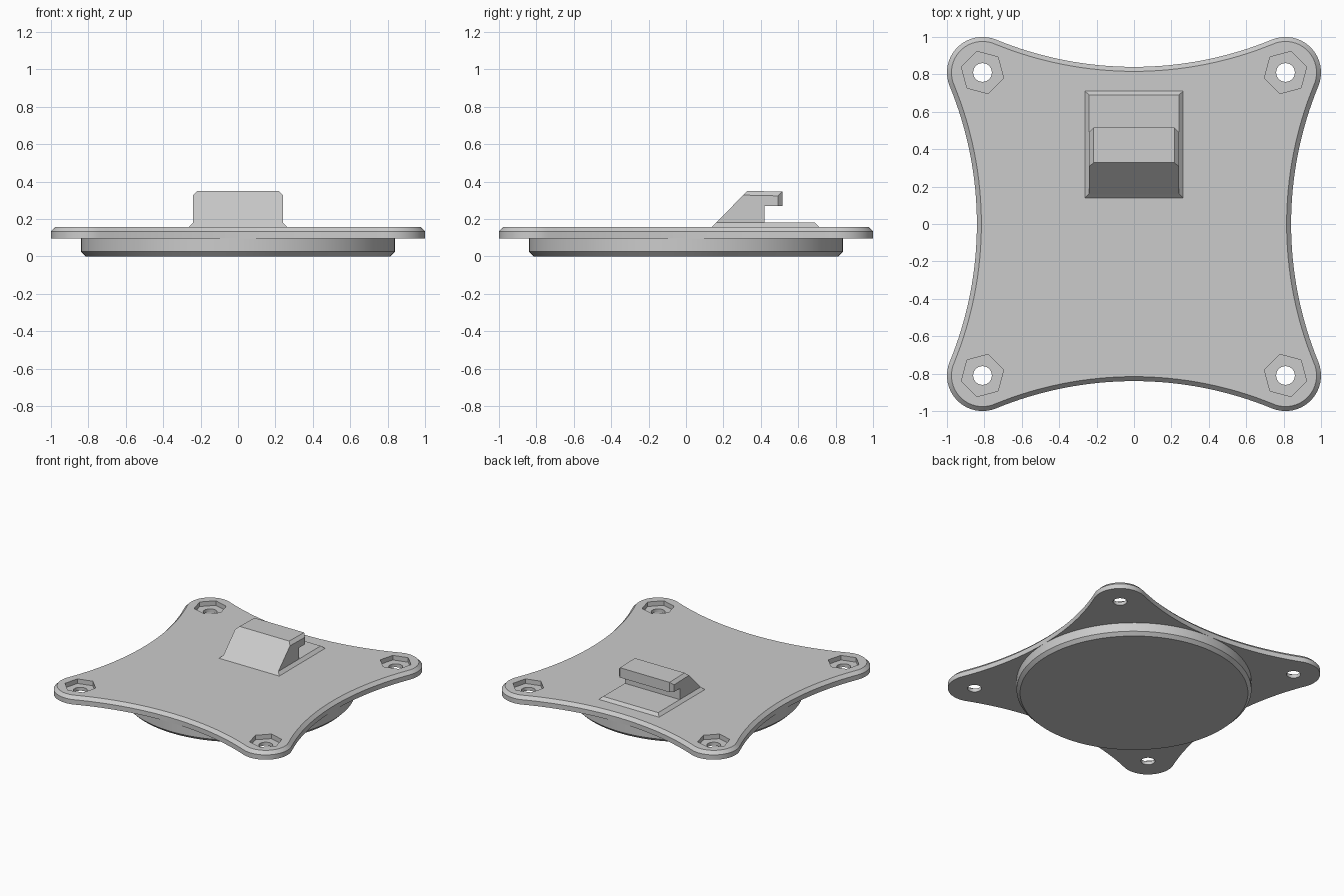
import bpy, bmesh, math
from mathutils import Vector

if "Cube" in bpy.data.objects:
    bpy.data.objects.remove(bpy.data.objects["Cube"], do_unlink=True)

grey = bpy.data.materials.new("plain grey")
grey.use_nodes = True
GREY = (0.6, 0.6, 0.6, 1)
grey.diffuse_color = GREY
grey.node_tree.nodes["Principled BSDF"].inputs["Base Color"].default_value = GREY


def make_object(name, bm):
    bmesh.ops.recalc_face_normals(bm, faces=bm.faces)
    mesh = bpy.data.meshes.new(name)
    bm.to_mesh(mesh)
    bm.free()
    mesh.materials.append(grey)
    obj = bpy.data.objects.new(name, mesh)
    bpy.context.collection.objects.link(obj)
    return obj


def add_loft(bm, rings):
    """Skin matching rings of points and cap both ends."""
    loops = [[bm.verts.new(p) for p in ring] for ring in rings]
    n = len(loops[0])
    for low, high in zip(loops, loops[1:]):
        for i in range(n):
            j = (i + 1) % n
            bm.faces.new((low[i], low[j], high[j], high[i]))
    bm.faces.new(loops[0][::-1])
    bm.faces.new(loops[-1])


def loft(name, rings):
    bm = bmesh.new()
    add_loft(bm, rings)
    return make_object(name, bm)


def circle(radius, z, sides, cx=0, cy=0, turn=0):
    steps = [turn + math.tau * i / sides for i in range(sides)]
    return [(cx + radius * math.cos(a), cy + radius * math.sin(a), z) for a in steps]


def rectangle(x, y0, y1, z):
    return [(-x, y0, z), (x, y0, z), (x, y1, z), (-x, y1, z)]


# Plate outline: rounded corners joined by tangent concave sides
CORNER, ROUND, WAIST = 0.81, 0.19, 0.84
gap = CORNER - WAIST
SWEEP = (CORNER**2 + gap**2 - ROUND**2) / (2 * (ROUND + gap))
half_sweep = math.atan2(CORNER, SWEEP + WAIST - CORNER)


def outline(z, inset):
    points = []
    r, big = ROUND - inset, SWEEP + inset
    for quarter in range(4):
        c, s = round(math.cos(quarter * math.pi / 2)), round(math.sin(quarter * math.pi / 2))
        side = []
        start, end = -half_sweep, math.pi / 2 + half_sweep
        for i in range(21):
            a = start + (end - start) * i / 20
            side.append((CORNER + r * math.cos(a), CORNER + r * math.sin(a)))
        for i in range(1, 32):
            a = half_sweep * (1 - i / 16)
            side.append((big * math.sin(a), WAIST + SWEEP - big * math.cos(a)))
        points += [(x * c - y * s, x * s + y * c, z) for x, y in side]
    return points


plate = loft("mounting_plate", [outline(0.095, 0), outline(0.133, 0), outline(0.158, 0.024)])

# Screw holes and hexagonal nut pockets
holes, pockets = bmesh.new(), bmesh.new()
for sx in (-1, 1):
    for sy in (-1, 1):
        x, y = sx * CORNER, sy * CORNER
        turn = math.radians(45 if sx * sy < 0 else 135)
        add_loft(holes, [circle(0.05, z, 32, x, y) for z in (0.05, 0.25)])
        add_loft(pockets, [circle(0.117, z, 6, x, y, turn) for z in (0.122, 0.25)])

for name, bm in (("pocket_cutter", pockets), ("hole_cutter", holes)):
    cutter = make_object(name, bm)
    cutter.hide_render = True
    mod = plate.modifiers.new(name, 'BOOLEAN')
    mod.operation, mod.solver, mod.object = 'DIFFERENCE', 'EXACT', cutter
    bpy.context.view_layer.objects.active = plate
    bpy.ops.object.modifier_apply(modifier=mod.name)
    bpy.data.objects.remove(cutter, do_unlink=True)

# Round boss underneath with a chamfered lower rim
boss = loft("round_boss", [circle(r, z, 128) for r, z in
                           ((0.815, 0), (0.84, 0.025), (0.84, 0.115))])

# Clip foot with sloping edges
loft("clip_foot", [rectangle(0.265, 0.137, 0.713, 0.156),
                   rectangle(0.24, 0.161, 0.69, 0.18)])

# Hooked clip: side profile extruded across, outer edges chamfered
profile = [(0.159, 0.178), (0.328, 0.35), (0.515, 0.346), (0.515, 0.268),
           (0.42, 0.268), (0.42, 0.178)]
bm = bmesh.new()
add_loft(bm, [[(x, y, z) for y, z in profile] for x in (-0.24, 0.24)])
edges = []
for e in bm.edges:
    a, b = (v.co for v in e.verts)
    on_side = abs(a.x - b.x) < 0.01
    on_top = min(a.z, b.z) > 0.34
    on_tip = min(a.y, b.y) > 0.51
    if on_side and (on_top or on_tip):
        edges.append(e)
bmesh.ops.bevel(bm, geom=edges, offset=0.023, segments=1, affect='EDGES', profile=0.5)
make_object("hook_clip", bm)

# Smooth the round walls while keeping chamfers crisp
for obj in (plate, boss):
    bpy.ops.object.select_all(action='DESELECT')
    obj.select_set(True)
    bpy.context.view_layer.objects.active = obj
    bpy.ops.object.shade_smooth_by_angle(angle=math.radians(25))
